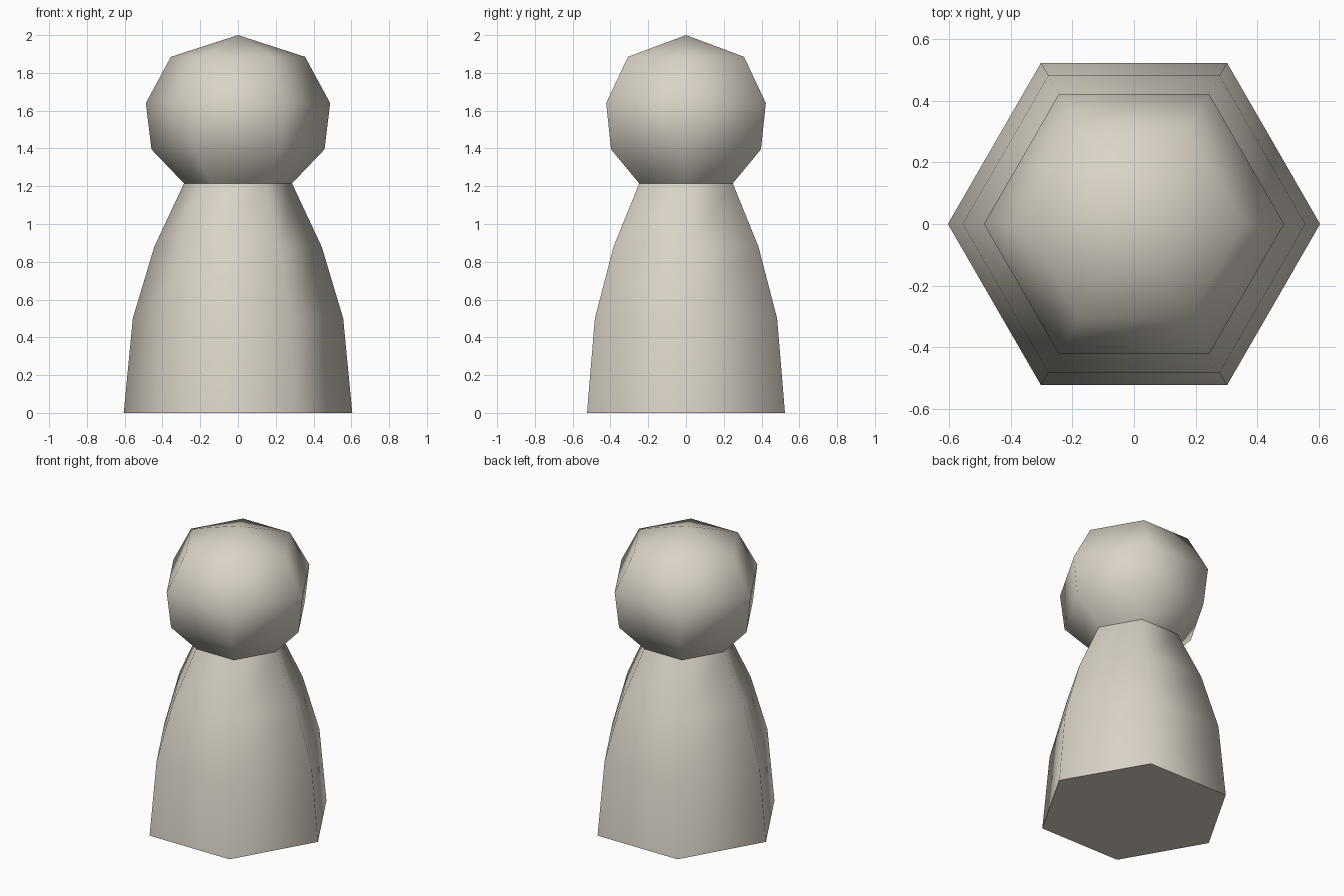
import bpy, bmesh, math

if "Cube" in bpy.data.objects:
    bpy.data.objects.remove(bpy.data.objects["Cube"])

SIDES = 6

clay = bpy.data.materials.new("warm_beige")
clay.diffuse_color = (0.70, 0.65, 0.57, 1)
clay.use_nodes = True
clay.node_tree.nodes["Principled BSDF"].inputs["Base Color"].default_value = clay.diffuse_color


def lathe(name, profile, cap_bottom=False):
    """Revolve (radius, height) points into a six-sided, smooth-shaded part."""
    bm = bmesh.new()
    rings = []
    for r, z in profile:
        if r == 0:
            rings.append([bm.verts.new((0, 0, z))] * SIDES)
        else:
            rings.append([bm.verts.new((r * math.cos(math.tau * i / SIDES),
                                        r * math.sin(math.tau * i / SIDES), z))
                          for i in range(SIDES)])
    for low, high in zip(rings, rings[1:]):
        for i in range(SIDES):
            j = (i + 1) % SIDES
            corners = [low[i], low[j], high[j], high[i]]
            bm.faces.new(list(dict.fromkeys(corners))).smooth = True
    if cap_bottom:
        base = bm.faces.new(rings[0][::-1])
        for e in base.edges:
            e.smooth = False
    mesh = bpy.data.meshes.new(name)
    bm.to_mesh(mesh)
    bm.free()
    mesh.materials.append(clay)
    obj = bpy.data.objects.new(name, mesh)
    bpy.context.collection.objects.link(obj)
    return obj


# Tapered body with a flat base
lathe("body", [(0.605, 0), (0.557, 0.5), (0.443, 0.88), (0.286, 1.215)], True)

# Rounded head, meeting the body in a sharp crease at the neck
lathe("head", [(0.286, 1.215), (0.458, 1.395), (0.488, 1.64),
               (0.355, 1.885), (0, 2.0)])
